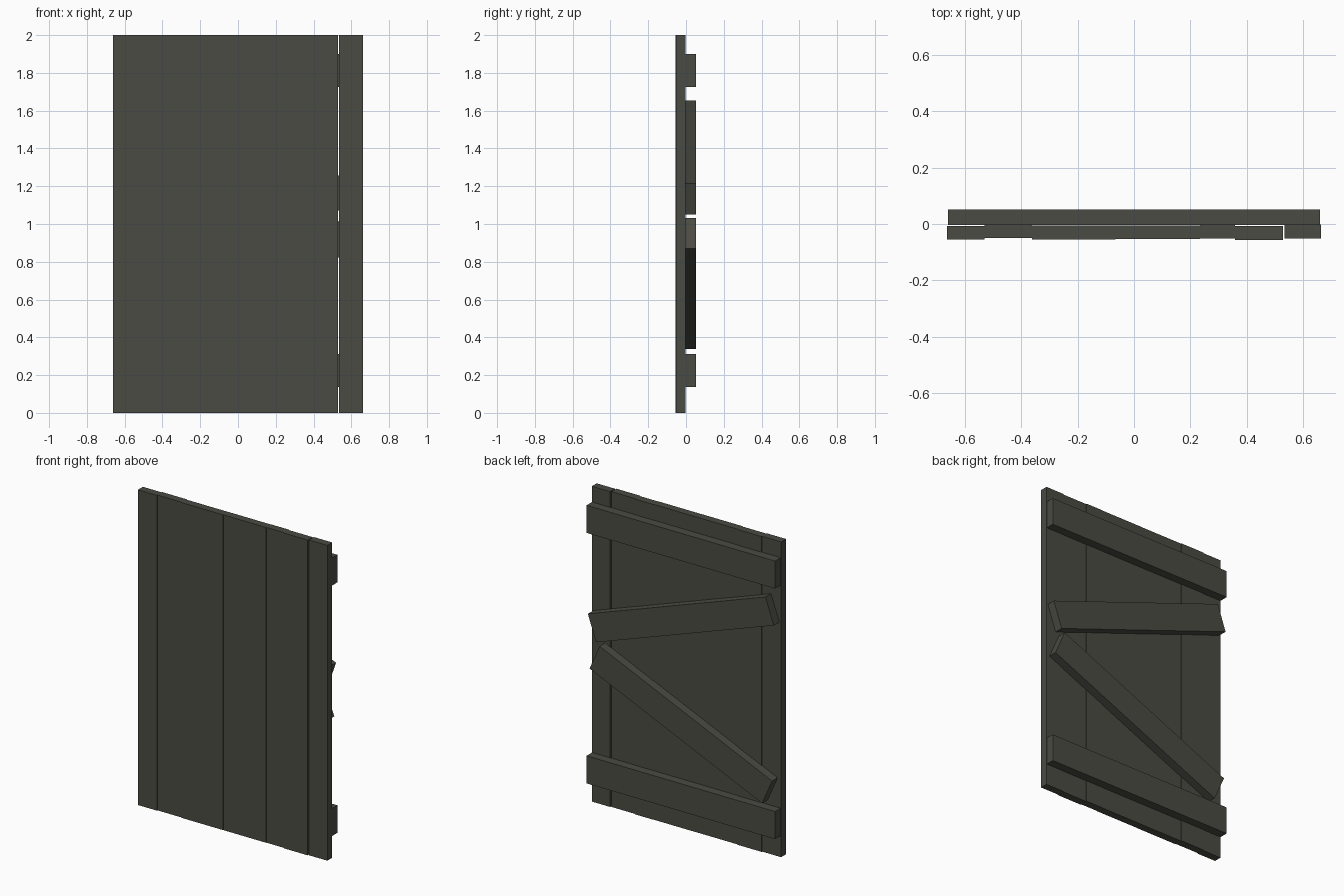
import bpy, math

if "Cube" in bpy.data.objects:
    bpy.data.objects.remove(bpy.data.objects["Cube"])

wood = bpy.data.materials.new("dark weathered wood")
wood.diffuse_color = (0.07, 0.07, 0.057, 1)
wood.use_nodes = True
wood.node_tree.nodes["Principled BSDF"].inputs["Base Color"].default_value = wood.diffuse_color


def box(name, center, size, angle=0.0):
    """Box with its size baked in, turned about the y axis."""
    bpy.ops.mesh.primitive_cube_add(size=1, location=center)
    ob = bpy.context.object
    ob.name = name
    ob.scale = size
    bpy.ops.object.transform_apply(location=False, rotation=False, scale=True)
    ob.rotation_euler.y = math.radians(angle)
    ob.data.materials.append(wood)
    return ob


# upright planks: left edge, right edge, small step in depth
planks = [(-0.663, -0.53, -0.002), (-0.53, -0.362, 0.003),
          (-0.362, -0.195, -0.001), (-0.195, -0.066, -0.001),
          (-0.066, 0.235, 0.0), (0.235, 0.358, 0.002),
          (0.358, 0.529, -0.003), (0.534, 0.663, 0.002)]
for i, (x0, x1, dy) in enumerate(planks):
    box(f"plank_{i + 1}", ((x0 + x1) / 2, -0.029 + dy, 1.0),
        (x1 - x0, 0.049, 2.0))

# rails and diagonal braces on the back: height, tilt
for name, z, angle in [("top_rail", 1.813, 0), ("upper_brace", 1.352, 19.45),
                       ("lower_brace", 0.685, -23.7), ("bottom_rail", 0.224, 0)]:
    box(name, (0, 0.024, z), (1.322, 0.056, 0.175), angle)
